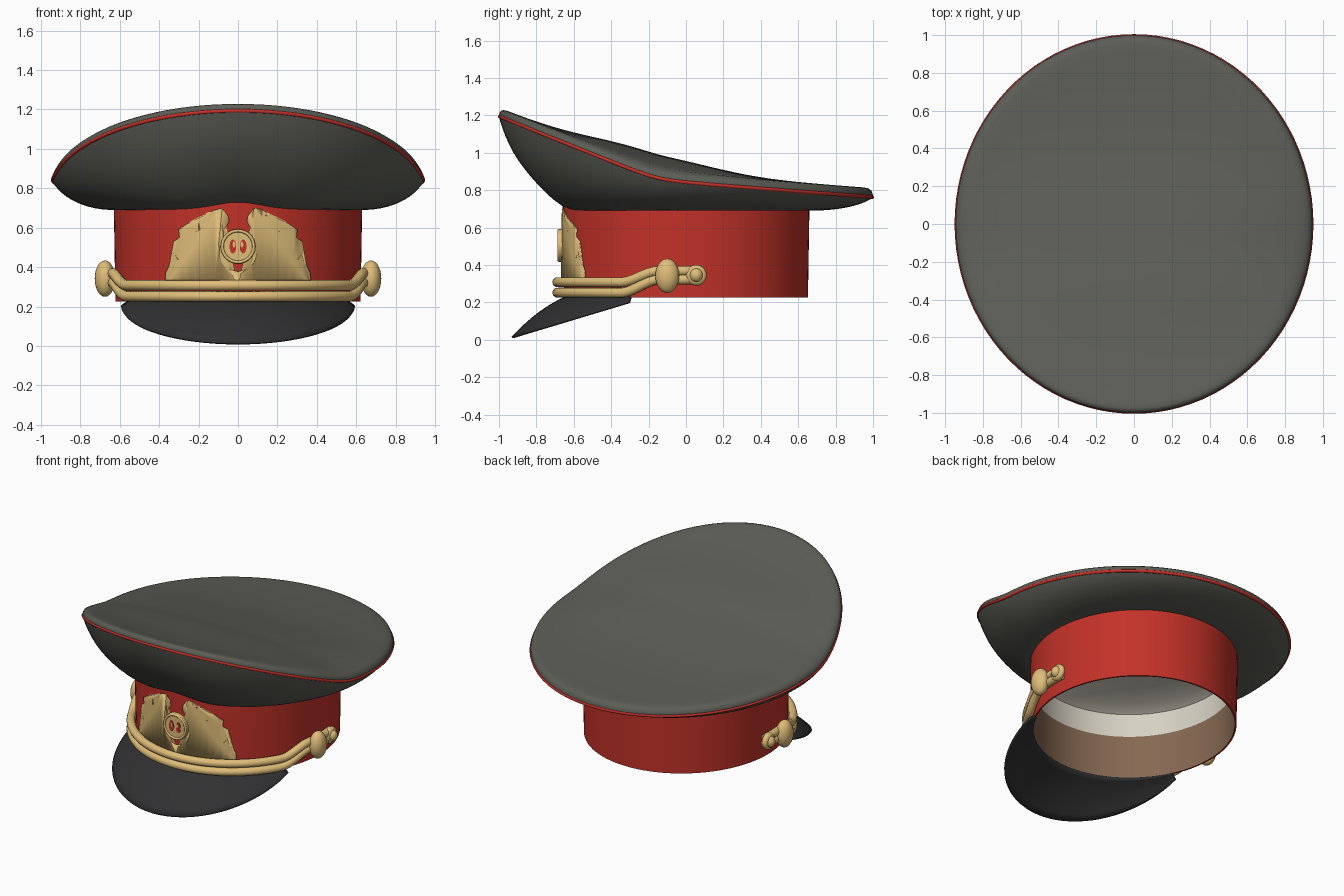
import bpy, bmesh
from math import sin, cos, pi, sqrt, exp, radians
from mathutils import Vector

cube = bpy.data.objects.get("Cube")
if cube:
    bpy.data.objects.remove(cube, do_unlink=True)


def material(name, r, g, b):
    m = bpy.data.materials.new(name)
    m.use_nodes = True
    m.diffuse_color = (r, g, b, 1)
    m.node_tree.nodes["Principled BSDF"].inputs["Base Color"].default_value = (r, g, b, 1)
    return m


CLOTH = material("grey cloth", .11, .11, .095)
RED = material("red wool", .55, .032, .022)
GOLD = material("gold", .74, .51, .19)
BLACK = material("black leather", .03, .03, .032)
BROWN = material("brown leather", .24, .14, .085)
CREAM = material("cream lining", .68, .64, .55)


def smooth(ob, angle=40):
    bpy.ops.object.select_all(action='DESELECT')
    ob.select_set(True)
    bpy.context.view_layer.objects.active = ob
    bpy.ops.object.shade_smooth_by_angle(angle=radians(angle))


def finish(bm, name, mats, angle=40):
    bmesh.ops.recalc_face_normals(bm, faces=bm.faces)
    me = bpy.data.meshes.new(name)
    bm.to_mesh(me)
    bm.free()
    for m in mats:
        me.materials.append(m)
    ob = bpy.data.objects.new(name, me)
    bpy.context.collection.objects.link(ob)
    smooth(ob, angle)
    return ob


def loft(name, rings, mats, row_mats=None, closed=True, tip=None, angle=40):
    """Skin a list of point rows; optionally close each row and fan to a tip."""
    bm = bmesh.new()
    rows = [[bm.verts.new(p) for p in ring] for ring in rings]
    n = len(rows[0])
    for r, (a, b) in enumerate(zip(rows, rows[1:])):
        for i in range(n if closed else n - 1):
            j = (i + 1) % n
            f = bm.faces.new((a[i], a[j], b[j], b[i]))
            f.material_index = row_mats[r] if row_mats else 0
    if tip:
        t = bm.verts.new(tip)
        for i in range(n):
            f = bm.faces.new((rows[-1][i], rows[-1][(i + 1) % n], t))
            f.material_index = row_mats[-1] if row_mats else 0
    return finish(bm, name, mats, angle)


def tube(name, points, radius, mat, cyclic=False):
    cu = bpy.data.curves.new(name, 'CURVE')
    cu.dimensions = '3D'
    cu.bevel_depth = radius
    cu.bevel_resolution = 3
    cu.use_fill_caps = True
    sp = cu.splines.new('POLY')
    sp.points.add(len(points) - 1)
    for p, co in zip(sp.points, points):
        p.co = (*co, 1)
    sp.use_cyclic_u = cyclic
    cu.materials.append(mat)
    ob = bpy.data.objects.new(name, cu)
    bpy.context.collection.objects.link(ob)
    bpy.ops.object.select_all(action='DESELECT')
    ob.select_set(True)
    bpy.context.view_layer.objects.active = ob
    bpy.ops.object.convert(target='MESH')
    smooth(bpy.context.object, 60)


def ball(name, loc, scale, mat):
    bpy.ops.mesh.primitive_uv_sphere_add(segments=24, ring_count=14, radius=1, location=loc)
    ob = bpy.context.object
    ob.name, ob.scale = name, scale
    ob.data.materials.append(mat)
    smooth(ob, 60)


def torus(name, loc, rot, major, minor, mat):
    bpy.ops.mesh.primitive_torus_add(location=loc, rotation=rot, major_radius=major,
                                     minor_radius=minor, major_segments=32, minor_segments=10)
    ob = bpy.context.object
    ob.name = name
    ob.data.materials.append(mat)
    smooth(ob, 60)


SEG = 96
ANGLES = [2 * pi * i / SEG for i in range(SEG)]


def rim_z(y):
    u = -y - .15
    return .835 - .075 * y + .33 * (u + sqrt(u * u + .01)) / 2


def band_top(x, y):
    return .69 + (.035 * exp(-(x / .16) ** 2) if y < 0 else 0)


def roof_z(x, y, s):
    return rim_z(y) + .05 + .08 * exp(-((y + .2) / .45) ** 2) * (1 - s ** 3)


# Crown: flared underside, rounded rim and domed sloping roof
rings = []
for k in range(15):
    t = sin(pi / 2 * k / 14)
    ring = []
    for a in ANGLES:
        c, s = cos(a), sin(a)
        x, y = c * (.62 + .325 * t), s * (.65 + .35 * t)
        p = 2.3 - .9 * max(0, -s) ** 2
        z0 = band_top(c * .62, s)
        frac = .8 * t ** p + .2 * t ** 8
        ring.append((x, y, z0 + (rim_z(s) - z0) * frac))
    rings.append(ring)
for s, lift in ((.998, .02), (.99, .037), (.975, .047)):
    rings.append([(.945 * s * cos(a), s * sin(a), rim_z(s * sin(a)) + lift) for a in ANGLES])
for k in range(19, 0, -1):
    s = k / 20
    rings.append([(.945 * s * cos(a), s * sin(a), roof_z(0, s * sin(a), s)) for a in ANGLES])
loft("crown", rings, [CLOTH], tip=(0, 0, roof_z(0, 0, 0)), angle=60)

# Piping around the rim
tube("rim_piping", [(.94 * cos(a), .995 * sin(a), rim_z(sin(a)) + .002) for a in ANGLES],
     .01, RED, cyclic=True)


# Band with sweatband and lining on the inside
def oval(rx, ry, z):
    return [(rx * cos(a), ry * sin(a), z) for a in ANGLES]


band_rings = [[(.63 * cos(a), .66 * sin(a), band_top(.63 * cos(a), sin(a)) + .01) for a in ANGLES],
              oval(.622, .652, .225), oval(.612, .642, .225), oval(.614, .644, .52),
              oval(.617, .647, .68), oval(.55, .58, .715), oval(.3, .32, .74)]
loft("band", band_rings, [RED, BROWN, CREAM], [0, 0, 1, 2, 2, 2], tip=(0, 0, .75))

# Visor sloping down and forward
inner, outer = [], []
for i in range(41):
    u = i / 20 - 1
    a, b = radians(63) * u, pi / 2 * u
    inner.append(Vector((.612 * sin(a), -.642 * cos(a), .228)))
    y = -.3 - .63 * cos(b)
    outer.append(Vector((.59 * sin(b), y, .012 + (y + .93) * .3)))
rows = []
for k in range(9):
    t = k / 8
    rows.append([p.lerp(q, t) + Vector((0, 0, .018 * sin(pi * t) * (q - p).length / .3))
                 for p, q in zip(inner, outer)])
visor = loft("visor", rows, [BLACK], closed=False)
mod = visor.modifiers.new("thickness", 'SOLIDIFY')
mod.thickness = .012
mod.offset = 0

# Pair of cords across the front, rising to the side buttons
for name, base, rise in (("upper_cord", .308, .06), ("lower_cord", .252, .07)):
    pts = []
    for i in range(-48, 49):
        a = radians(96) * i / 48
        t = min(1, max(0, (abs(a) - radians(60)) / radians(18)))
        z = base + rise * t * t * (3 - 2 * t)
        pts.append((.65 * sin(a), -.688 * cos(a), z))
    tube(name, pts, .027, GOLD)

# Side buttons and knotted cord ends
for side, label in ((1, "left"), (-1, "right")):
    ball(label + "_button", (side * .675, -.1, .342), (.052, .064, .092), GOLD)
    ball(label + "_cord_end", (side * .672, .055, .345), (.035, .035, .038), GOLD)
    torus(label + "_cord_knot", (side * .66, .055, .345), (0, pi / 2, 0), .034, .022, GOLD)

# Wreath plate wrapped on the front of the band
half = [(0, .3), (.37, .3), (.365, .37), (.345, .41), (.3, .44), (.33, .48), (.325, .53),
        (.295, .55), (.3, .59), (.25, .625), (.225, .61), (.21, .58), (.19, .59), (.2, .63),
        (.17, .665), (.14, .66), (.12, .69), (.08, .695), (.05, .66), (.045, .63), (.07, .59),
        (.08, .5), (.095, .46), (.08, .42), (.045, .39), (0, .375)]
bm = bmesh.new()
for side in (1, -1):
    bm.faces.new([bm.verts.new((side * x, 0, z)) for x, z in half])
bmesh.ops.triangulate(bm, faces=bm.faces)
bmesh.ops.remove_doubles(bm, verts=bm.verts, dist=.0005)
for i in range(-9, 10):
    bmesh.ops.bisect_plane(bm, geom=bm.verts[:] + bm.edges[:] + bm.faces[:],
                           plane_co=(i * .04, 0, 0), plane_no=(1, 0, 0))
for v in bm.verts:
    v.co.y = -.664 * sqrt(1 - (v.co.x / .632) ** 2)
wreath = finish(bm, "wreath", [GOLD], 30)
mod = wreath.modifiers.new("thickness", 'SOLIDIFY')
mod.thickness = .009
mod.offset = 0

# Round medallion with raised ring and two inlaid marks
FRONT = (pi / 2, 0, 0)


def disc(name, x, z, y, depth, rx, rz, mat):
    bpy.ops.mesh.primitive_cylinder_add(vertices=32, radius=1, depth=1,
                                        location=(x, y, z), rotation=FRONT)
    ob = bpy.context.object
    ob.name, ob.scale = name, (rx, rz, depth)
    ob.data.materials.append(mat)
    smooth(ob)


disc("medallion", 0, .505, -.665, .03, .09, .088, GOLD)
torus("medallion_ring", (0, -.68, .505), FRONT, .08, .008, GOLD)
for side, label in ((1, "left"), (-1, "right")):
    disc(label + "_medallion_mark", side * .026, .505, -.681, .006, .017, .035, RED)
    disc(label + "_medallion_inset", side * .02, .515, -.683, .006, .007, .015, GOLD)
